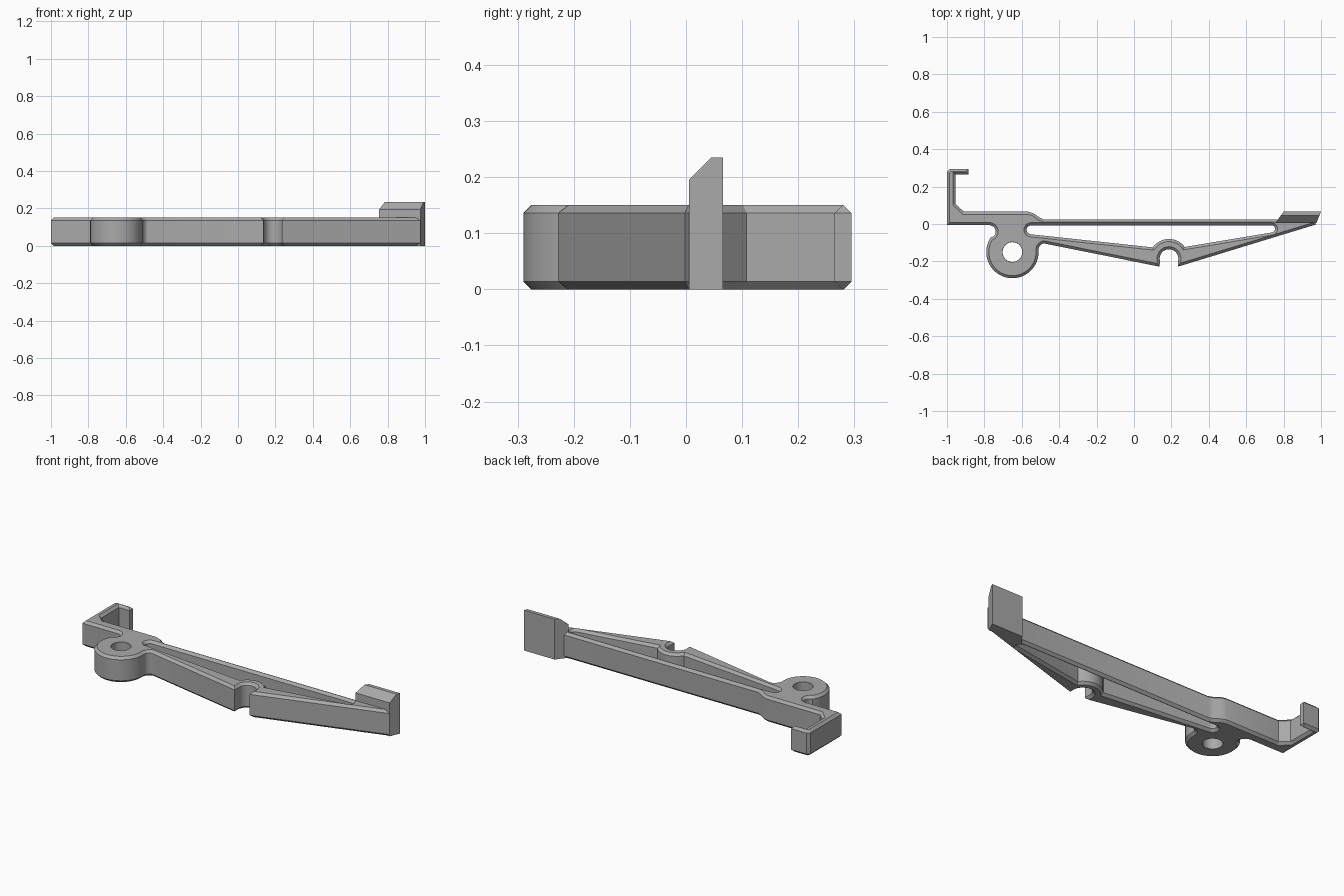
import bpy, bmesh
from math import cos, sin, radians
from mathutils import Vector

cube = bpy.data.objects.get("Cube")
if cube:
    bpy.data.objects.remove(cube, do_unlink=True)

HEIGHT = 0.15
CHAMFER = 0.014

grey = bpy.data.materials.new("plain grey")
grey.use_nodes = True
colour = (0.4, 0.4, 0.4, 1)
grey.diffuse_color = colour
grey.node_tree.nodes["Principled BSDF"].inputs["Base Color"].default_value = colour


def arc(cx, cy, r, start, end, steps=10):
    angles = [radians(start + (end - start) * i / steps) for i in range(steps + 1)]
    return [(cx + r * cos(a), cy + r * sin(a)) for a in angles]


def inset(points, d):
    """Mitred offset of a closed loop towards its left side."""
    result = []
    for i, p in enumerate(points):
        p = Vector(p)
        a = (p - Vector(points[i - 1])).normalized()
        b = (Vector(points[(i + 1) % len(points)]) - p).normalized()
        na, nb = Vector((-a.y, a.x)), Vector((-b.y, b.x))
        result.append(p + (na + nb) * d / max(1 + na.dot(nb), 0.3))
    return result


def finish(name, bm):
    bmesh.ops.recalc_face_normals(bm, faces=bm.faces)
    mesh = bpy.data.meshes.new(name)
    bm.to_mesh(mesh)
    bm.free()
    mesh.materials.append(grey)
    obj = bpy.data.objects.new(name, mesh)
    bpy.context.collection.objects.link(obj)
    bpy.ops.object.select_all(action='DESELECT')
    obj.select_set(True)
    bpy.context.view_layer.objects.active = obj
    bpy.ops.object.shade_smooth_by_angle(angle=radians(30))
    return obj


def chamfered_plate(name, loops):
    """Extrude an outline with holes; each loop has its own edge chamfer."""
    bm = bmesh.new()
    caps = ([], [])
    for points, c in loops:
        small = inset(points, c)
        levels = [(small, 0), (points, c), (points, HEIGHT - c), (small, HEIGHT)]
        rings = [[bm.verts.new((x, y, z)) for x, y in ring] for ring, z in levels]
        n = len(points)
        for low, high in zip(rings, rings[1:]):
            for i in range(n):
                j = (i + 1) % n
                bm.faces.new((low[i], low[j], high[j], high[i]))
        for cap, ring in zip(caps, (rings[0], rings[-1])):
            cap += [bm.edges.get((ring[i - 1], ring[i])) for i in range(n)]
    for cap, z in zip(caps, (-1, 1)):
        bmesh.ops.triangle_fill(bm, edges=cap, use_beauty=True, normal=(0, 0, z))
    return finish(name, bm)


# Outer outline, anticlockwise: foot, pivot boss, spring arm, bar, hook
outline = [(-1, -0.006)]
outline += arc(-0.775, -0.041, 0.035, 85, -45, 8)
outline += arc(-0.65, -0.15, 0.14, 146, 366, 32)
outline += arc(-0.475, -0.138, 0.035, 165, 102, 6)
outline += [(0.137, -0.228)]
outline += arc(0.187, -0.185, 0.05, 195, -15, 16)
outline += [(0.235, -0.228), (0.975, -0.002), (0.95, 0.024), (-0.48, 0.024)]
outline += [(-0.505, 0.034), (-0.535, 0.056), (-0.565, 0.066)]
outline += [(-0.91, 0.066), (-0.955, 0.108), (-0.955, 0.265)]
outline += [(-0.885, 0.265), (-0.885, 0.295), (-0.985, 0.295), (-1, 0.28)]

# Slot between bar and arm, clockwise, bulging round the arm notch
slot = arc(-0.55, -0.031, 0.024, 264, 90, 10)
slot += arc(0.735, -0.026, 0.019, 90, -80, 8)
slot += [(0.27, -0.123)]
slot += arc(0.187, -0.185, 0.105, 42, 138, 14)
slot += [(0.1, -0.125)]

# Straight-edged pivot hole
hole = arc(-0.65, -0.15, 0.053, 360, 15, 23)

chamfered_plate("lever_body", [(outline, CHAMFER), (slot, CHAMFER), (hole, 0.001)])

# Raised catch at the free end, a slanted prism with a sloping front top
section = [(0.005, 0), (0.066, 0), (0.066, 0.235), (0.045, 0.235), (0.005, 0.195)]
bm = bmesh.new()
ends = []
for x, slant in ((0.755, 0.75), (0.975, 0.41)):
    ends.append([bm.verts.new((x + (y - 0.005) * slant, y, z)) for y, z in section])
for ring in ends:
    bm.faces.new(ring)
for i in range(len(section)):
    bm.faces.new((ends[0][i - 1], ends[0][i], ends[1][i], ends[1][i - 1]))
finish("end_catch", bm)
